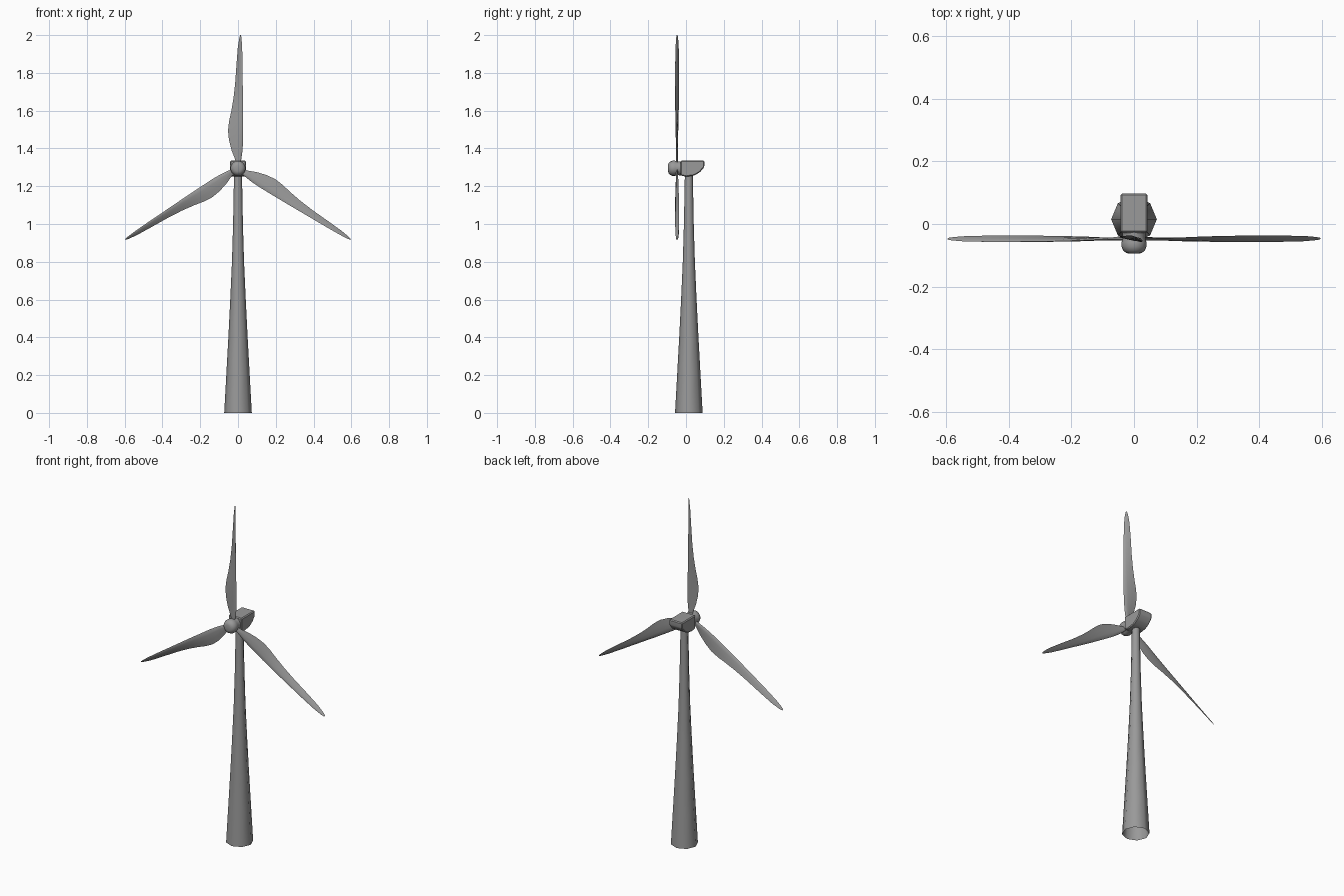
import bpy, bmesh, math
from mathutils import Matrix, Vector

cube = bpy.data.objects.get("Cube")
if cube:
    bpy.data.objects.remove(cube, do_unlink=True)

grey = bpy.data.materials.new("turbine grey")
grey.use_nodes = True
colour = (0.32, 0.32, 0.32, 1)
grey.diffuse_color = colour
grey.node_tree.nodes["Principled BSDF"].inputs["Base Color"].default_value = colour

HUB_Z = 1.295


def finish(name, bm, angle=40):
    """Turn a bmesh into a grey object with smooth shading and sharp edges."""
    bmesh.ops.recalc_face_normals(bm, faces=bm.faces)
    mesh = bpy.data.meshes.new(name)
    bm.to_mesh(mesh)
    bm.free()
    obj = bpy.data.objects.new(name, mesh)
    bpy.context.collection.objects.link(obj)
    mesh.materials.append(grey)
    bpy.ops.object.select_all(action='DESELECT')
    obj.select_set(True)
    bpy.context.view_layer.objects.active = obj
    bpy.ops.object.shade_smooth_by_angle(angle=math.radians(angle))
    return obj


def loft(rings, cap_start=True, cap_end=True):
    """Bridge a list of equal-length point rings into a skin."""
    bm = bmesh.new()
    rows = [[bm.verts.new(p) for p in ring] for ring in rings]
    n = len(rows[0])
    for a, b in zip(rows, rows[1:]):
        for i in range(n):
            j = (i + 1) % n
            bm.faces.new((a[i], a[j], b[j], b[i]))
    if cap_start:
        bm.faces.new(rows[0])
    if cap_end:
        bm.faces.new(rows[-1])
    return bm


def circle(r, n):
    return [(r * math.cos(2 * math.pi * i / n), r * math.sin(2 * math.pi * i / n)) for i in range(n)]


# Tower: flared eight-sided tube, open at the foot
tower_profile = [(0, 0.073), (0.2, 0.062), (0.4, 0.051), (0.6, 0.041),
                 (0.8, 0.032), (1.0, 0.026), (1.27, 0.021)]
finish("tower", loft([[(x, y + 0.015, z) for x, y in circle(r, 8)]
                      for z, r in tower_profile], cap_start=False), 60)

# Nacelle: side profile extruded across x, edges bevelled
side = [(-0.028, 1.335), (0.097, 1.335), (0.097, 1.302), (0.075, 1.275),
        (0.045, 1.257), (0.0, 1.25), (-0.028, 1.257)]
bm = loft([[(x, y, z) for y, z in side] for x in (-0.043, 0.043)])
bmesh.ops.bevel(bm, geom=bm.edges[:], offset=0.005, segments=1, affect='EDGES')
finish("nacelle", bm, 30)

# Hub: domed nose with a waist and a rear collar
hub_profile = [(-0.095, 0.016), (-0.092, 0.026), (-0.084, 0.035), (-0.072, 0.040),
               (-0.058, 0.040), (-0.045, 0.036), (-0.036, 0.037), (-0.024, 0.037)]
finish("hub", loft([[(x, y, HUB_Z + z) for x, z in circle(r, 16)]
                    for y, r in hub_profile]), 50)

# Blade sections: radius, trailing x, leading x, twist depth, thickness
sections = [(0.025, -0.010, 0.012, 0.002, 0.012),
            (0.050, -0.016, 0.018, 0.002, 0.011),
            (0.095, -0.034, 0.024, 0.004, 0.010),
            (0.150, -0.048, 0.027, 0.008, 0.010),
            (0.200, -0.053, 0.027, 0.012, 0.010),
            (0.250, -0.047, 0.027, 0.015, 0.009),
            (0.300, -0.036, 0.027, 0.017, 0.008),
            (0.370, -0.024, 0.026, 0.019, 0.008),
            (0.450, -0.015, 0.025, 0.020, 0.007),
            (0.550, -0.008, 0.024, 0.020, 0.006),
            (0.640, -0.001, 0.022, 0.017, 0.005),
            (0.685, 0.006, 0.019, 0.011, 0.003),
            (0.705, 0.011, 0.016, 0.005, 0.002)]
# Airfoil outline: position along chord, share of thickness
airfoil = [(0, 0), (0.35, 0.3), (0.7, 0.5), (0.92, 0.35),
           (1, 0), (0.92, -0.35), (0.7, -0.5), (0.35, -0.3)]


def blade_ring(r, x0, x1, depth, thick):
    back = Vector((x0, -0.047 + depth / 2, r))
    front = Vector((x1, -0.047 - depth / 2, r))
    chord = (front - back).normalized()
    normal = Vector((-chord.y, chord.x, 0))
    return [back.lerp(front, t) + normal * thick * s for t, s in airfoil]


# Three blades turned about the hub axis (positive turns clockwise from the front)
for name, turn in (("top_blade", 0), ("left_blade", 121.2), ("right_blade", -123.4)):
    bm = loft([blade_ring(*s) for s in sections])
    bm.transform(Matrix.Translation((0, 0, HUB_Z)) @ Matrix.Rotation(math.radians(turn), 4, 'Y'))
    finish(name, bm, 50)
